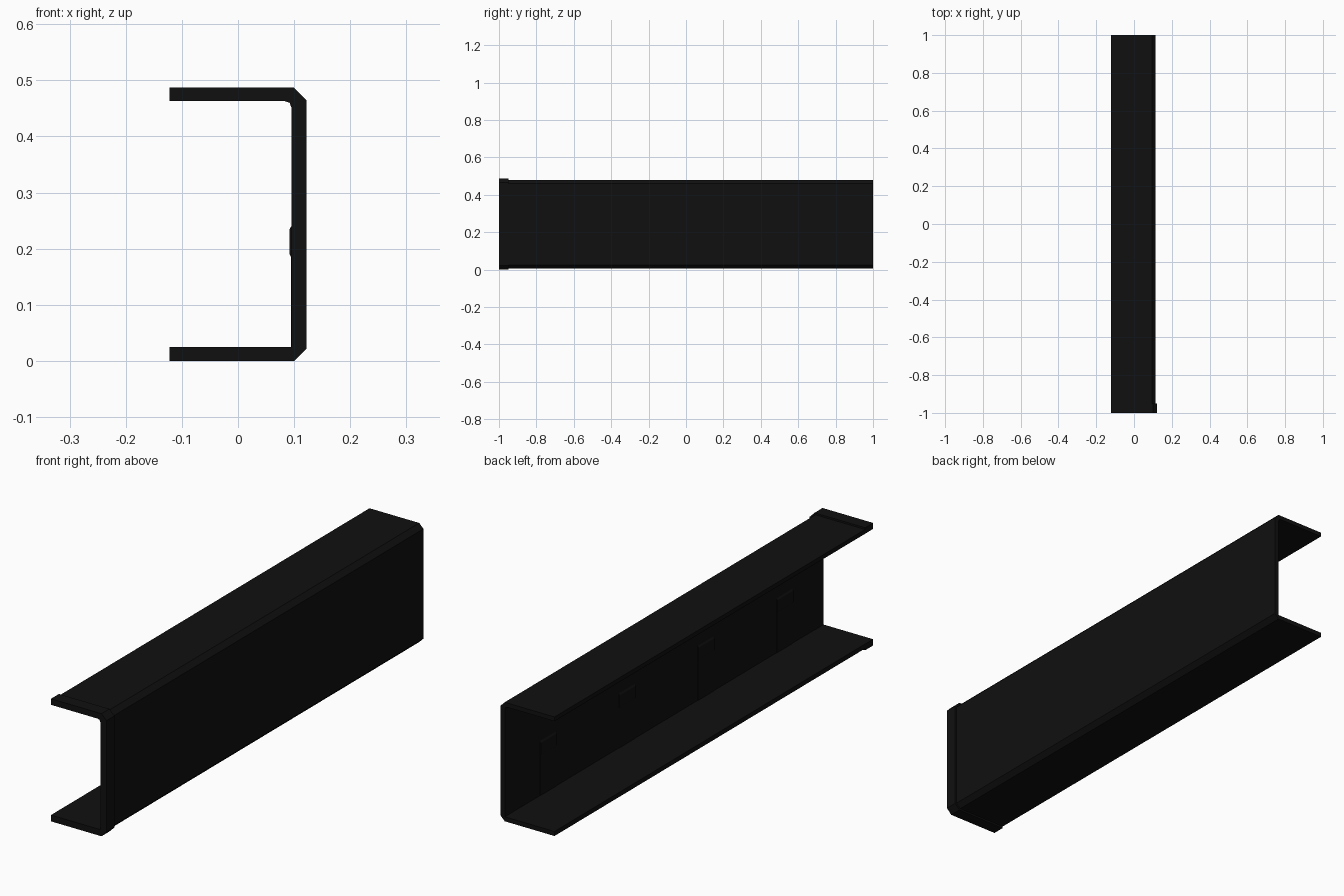
import bpy, bmesh

cube = bpy.data.objects.get("Cube")
if cube:
    bpy.data.objects.remove(cube, do_unlink=True)

steel = bpy.data.materials.new("black steel")
steel.use_nodes = True
colour = (0.005, 0.005, 0.005, 1)
steel.diffuse_color = colour
steel.node_tree.nodes["Principled BSDF"].inputs["Base Color"].default_value = colour

EDGE = -0.122       # free edge of both flanges
HEIGHT = 0.487


def extrude(name, profile, y0, y1):
    """Extrude an x-z outline along y."""
    bm = bmesh.new()
    face = bm.faces.new([bm.verts.new((x, y0, z)) for x, z in profile])
    ext = bmesh.ops.extrude_face_region(bm, geom=[face])
    moved = [v for v in ext["geom"] if isinstance(v, bmesh.types.BMVert)]
    bmesh.ops.translate(bm, verts=moved, vec=(0, y1 - y0, 0))
    bmesh.ops.recalc_face_normals(bm, faces=bm.faces)
    mesh = bpy.data.meshes.new(name)
    bm.to_mesh(mesh)
    bm.free()
    mesh.materials.append(steel)
    ob = bpy.data.objects.new(name, mesh)
    bpy.context.collection.objects.link(ob)
    return ob


def channel(inset, web_inner):
    """C outline with chamfered outer corners and an eased upper inner corner."""
    out, low, top = 0.122 - inset, inset, HEIGHT - inset
    cut = 0.022 - inset / 2
    return [(EDGE, low), (out - cut, low), (out, low + cut),
            (out, top - cut), (out - cut, top), (EDGE, top),
            (EDGE, 0.463), (0.083, 0.463), (0.092, 0.46),
            (web_inner, 0.452), (web_inner, 0.025), (EDGE, 0.025)]


# Long channel and the slightly larger collar at its front end
extrude("beam", channel(0.007, 0.096), -0.96, 1.0)
extrude("front_collar", channel(0, 0.095), -1.0, -0.95)

# Shallow raised plates on the inside of the web
for i in range(4):
    y = 0.73 - i * 0.495
    plate = [(0.098, 0.024), (0.0945, 0.024), (0.0945, 0.185),
             (0.092, 0.19), (0.092, 0.235), (0.098, 0.245)]
    extrude(f"web_plate_{i + 1}", plate, y - 0.05, y + 0.05)
